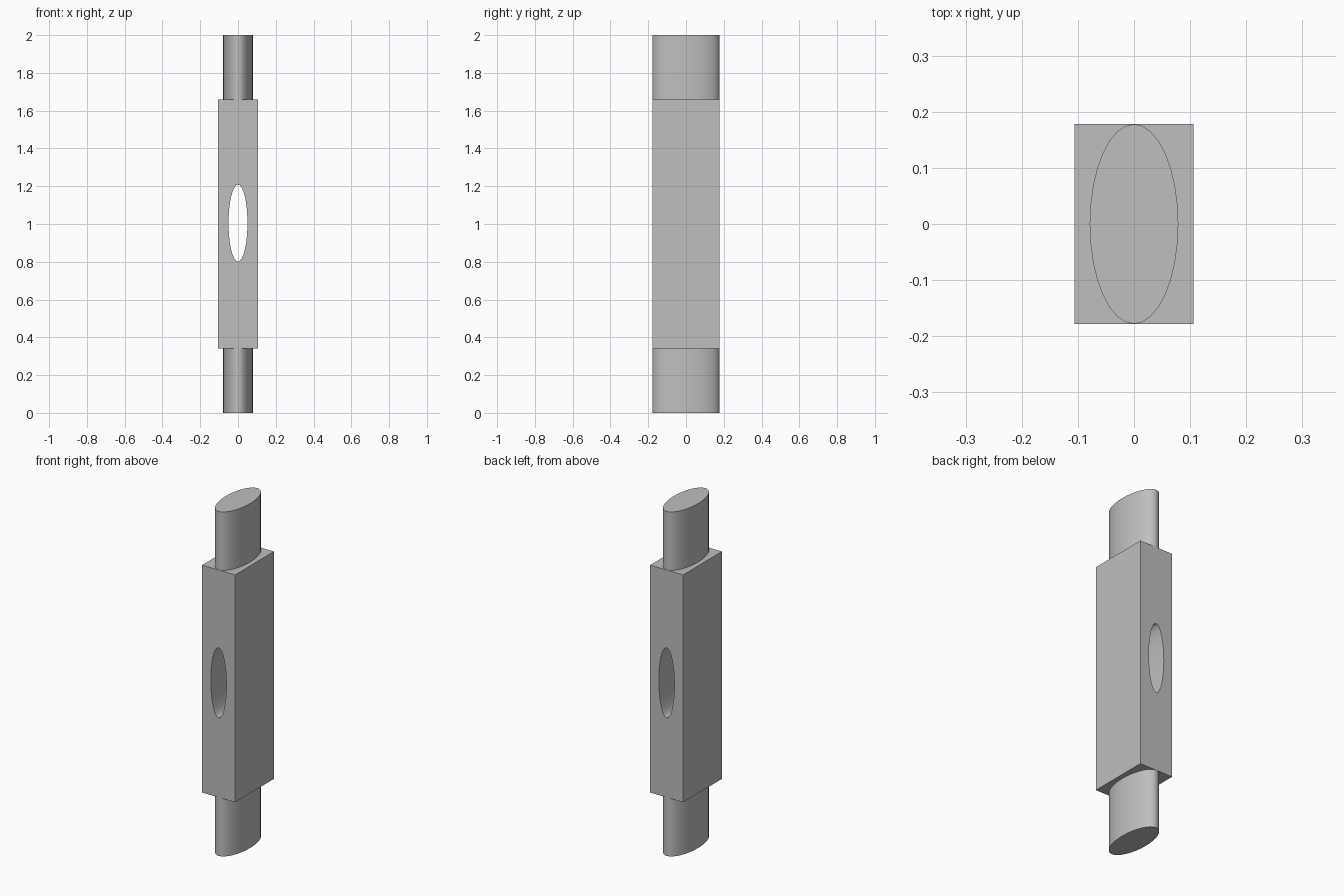
import bpy
import math

if "Cube" in bpy.data.objects:
    bpy.data.objects.remove(bpy.data.objects["Cube"], do_unlink=True)

GREY = (0.52, 0.52, 0.52, 1.0)
HALF_X, HALF_Y = 0.106, 0.178
LOW, HIGH, TOP = 0.34, 1.66, 2.0

steel = bpy.data.materials.new("plain_grey")
steel.use_nodes = True
steel.diffuse_color = GREY
steel.node_tree.nodes["Principled BSDF"].inputs["Base Color"].default_value = GREY


def finish(name, scale):
    """Name, size and colour the newest primitive."""
    obj = bpy.context.object
    obj.name = name
    obj.scale = scale
    bpy.ops.object.transform_apply(location=False, rotation=True, scale=True)
    obj.data.materials.append(steel)
    return obj


def oval_bar(name, center, scale, rotation=(0, 0, 0)):
    """Elliptical bar with smooth sides and flat caps."""
    bpy.ops.mesh.primitive_cylinder_add(vertices=32, radius=1, depth=1,
                                        location=center, rotation=rotation)
    obj = finish(name, scale)
    bpy.ops.object.shade_smooth_by_angle(angle=math.radians(40))
    return obj


# Oval hole cutter, running front to back
cutter = oval_bar("eye_cutter", (0, 0, 1.005), (1, 1, 1), (math.pi / 2, 0, 0))
cutter.scale = (0.05, 1, 0.204)
bpy.ops.object.transform_apply(location=False, rotation=False, scale=True)

# Rectangular body with the oval eye cut through it
bpy.ops.mesh.primitive_cube_add(size=1, location=(0, 0, (LOW + HIGH) / 2))
body = finish("body", (2 * HALF_X, 2 * HALF_Y, HIGH - LOW))
cut = body.modifiers.new("eye", "BOOLEAN")
cut.operation = "DIFFERENCE"
cut.solver = "EXACT"
cut.object = cutter
bpy.ops.object.modifier_apply(modifier=cut.name)
bpy.data.objects.remove(cutter, do_unlink=True)
bpy.ops.object.shade_smooth_by_angle(angle=math.radians(40))

# Oval end posts, the same at both ends
for name, bottom, top in (("lower_post", 0, LOW), ("upper_post", HIGH, TOP)):
    oval_bar(name, (0, 0, (bottom + top) / 2), (0.079, HALF_Y, top - bottom))
